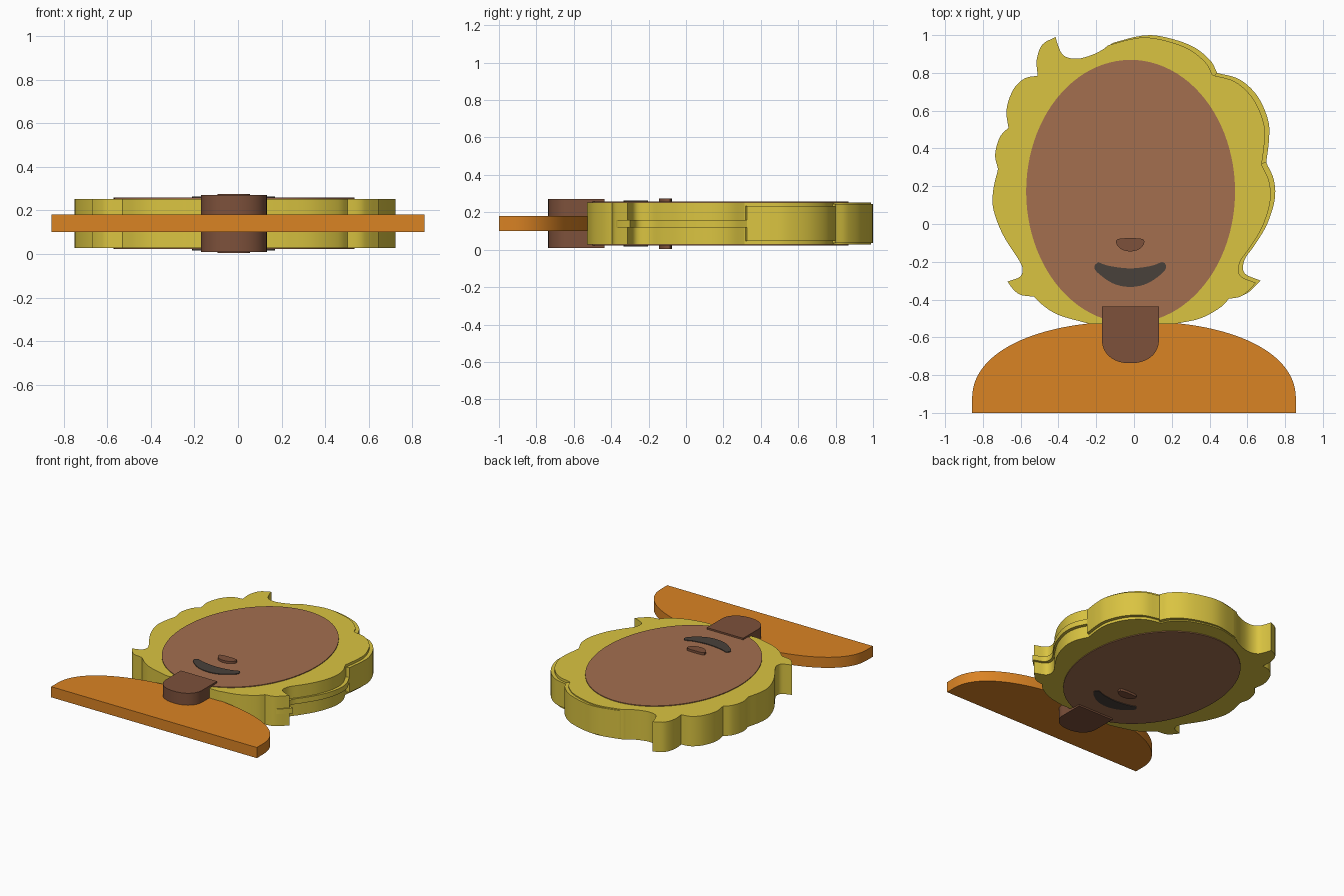
import bpy
import bmesh
from math import sin, cos, pi
from mathutils import Vector

if "Cube" in bpy.data.objects:
    bpy.data.objects.remove(bpy.data.objects["Cube"])

MID = 0.14  # every plate is centred on this height


def material(name, *rgb):
    lin = [((c / 255 + 0.055) / 1.055) ** 2.4 for c in rgb] + [1]
    mat = bpy.data.materials.new(name)
    mat.use_nodes = True
    mat.diffuse_color = lin
    mat.node_tree.nodes["Principled BSDF"].inputs["Base Color"].default_value = lin
    return mat


blond = material("blond", 218, 196, 65)
orange = material("orange", 218, 131, 36)
skin = material("skin", 163, 111, 79)
dark_skin = material("dark skin", 125, 81, 59)
charcoal = material("charcoal", 73, 65, 59)


def plate(name, outline, thickness, mat):
    """Extrude a closed outline evenly above and below the middle height."""
    bm = bmesh.new()
    verts = [bm.verts.new((p[0], p[1], MID - thickness / 2)) for p in outline]
    face = bm.faces.new(verts)
    up = bmesh.ops.extrude_face_region(bm, geom=[face])["geom"]
    bmesh.ops.translate(bm, vec=(0, 0, thickness),
                        verts=[v for v in up if isinstance(v, bmesh.types.BMVert)])
    bmesh.ops.recalc_face_normals(bm, faces=bm.faces)
    mesh = bpy.data.meshes.new(name)
    bm.to_mesh(mesh)
    bm.free()
    mesh.materials.append(mat)
    obj = bpy.data.objects.new(name, mesh)
    bpy.context.collection.objects.link(obj)
    bpy.ops.object.select_all(action="DESELECT")
    obj.select_set(True)
    bpy.context.view_layer.objects.active = obj
    bpy.ops.object.shade_smooth_by_angle(angle=pi / 6)
    return obj


def smooth(points, steps=5):
    """Curve through the points, leaving out the last one."""
    p = [Vector(q) for q in points]
    p = [p[0] * 2 - p[1]] + p + [p[-1] * 2 - p[-2]]
    result = []
    for a, b, c, d in zip(p, p[1:], p[2:], p[3:]):
        for i in range(steps):
            t = i / steps
            result.append(b + (c - a) * t / 2 + (a * 2 - b * 5 + c * 4 - d) * t * t / 2
                          + (b * 3 - a - c * 3 + d) * t ** 3 / 2)
    return result


def arc(cx, cy, rx, ry, start, end, n=32, power=2):
    """Elliptic arc; a power over 2 makes it squarer."""
    def bend(v):
        return abs(v) ** (2 / power) * (1 if v >= 0 else -1)
    return [(cx + rx * bend(cos(start + (end - start) * i / n)),
             cy + ry * bend(sin(start + (end - start) * i / n))) for i in range(n + 1)]


# Hair locks, clockwise; each begins where the one before it ends
quiff = [(-.415, .99), (-.4, .94), (-.37, .89), (-.3, .875), (-.21, .9), (-.13, .945)]
crown = [quiff[-1], (-.09, .965), (.09, 1), (.29, .95), (.4, .87), (.44, .8)]
upper_lock = [crown[-1], (.56, .765), (.655, .675), (.71, .55), (.715, .45), (.7, .325)]
lower_lock = [upper_lock[-1], (.74, .235), (.745, .13), (.705, 0), (.64, -.11),
              (.585, -.19), (.585, -.26), (.67, -.3)]
right_curl = [lower_lock[-1], (.62, -.35), (.58, -.375), (.51, -.385)]
right_jaw = [right_curl[-1], (.46, -.44), (.35, -.5), (.21, -.53)]
left_jaw = [(-.23, -.53), (-.39, -.485), (-.47, -.44), (-.53, -.385)]
left_curl = [left_jaw[-1], (-.6, -.375), (-.64, -.345), (-.67, -.305)]
left_lock = [left_curl[-1], (-.605, -.28), (-.59, -.24), (-.61, -.19), (-.695, -.055),
             (-.745, .08), (-.745, .18), (-.72, .29)]
left_wave = [left_lock[-1], (-.735, .37), (-.71, .46), (-.665, .51)]
left_puff = [left_wave[-1], (-.675, .605), (-.64, .71), (-.58, .77), (-.51, .785)]
left_tuft = [left_puff[-1], (-.515, .87), (-.485, .95), quiff[0]]

# Main hair slab, drawn in a little on the right side
inset = Vector((-.024, -.012))
body = smooth(quiff)
for lock in (crown, upper_lock, lower_lock, right_curl):
    body += [p + inset for p in smooth(lock)]
body += smooth(right_jaw) + [Vector(right_jaw[-1])]
for lock in (left_jaw, left_curl, left_lock, left_wave, left_puff, left_tuft):
    body += smooth(lock)
plate("hair", body, .225, blond)

# Thinner ribs that stand out past the slab on the right side
centre = [(0, .15)]
plate("crown_rib", smooth(crown) + [crown[-1]] + centre, .208, blond)
plate("upper_rib", smooth(upper_lock) + [upper_lock[-1]] + centre, .186, blond)
plate("lower_rib", smooth(lower_lock) + smooth(right_curl) + [right_curl[-1]] + centre,
      .04, blond)

# Face and features run right through, so both sides match
plate("face", arc(-.018, .172, .553, .697, 0, 2 * pi, 96)[:-1], .236, skin)
plate("nose", arc(-.02, -.092, .075, .017, 0, pi, 12, 3)
      + arc(-.02, -.092, .075, .053, pi, 2 * pi, 20)[1:-1], .27, dark_skin)
mouth = [(-.19, -.202), (-.13, -.222), (-.02, -.235), (.09, -.222), (.15, -.202),
         (.17, -.225), (.15, -.26), (.07, -.315), (-.02, -.333), (-.11, -.315),
         (-.19, -.26), (-.21, -.225), (-.19, -.202)]
plate("mouth", smooth(mouth), .246, charcoal)

# Neck with a rounded lower end, and the shoulders
plate("neck", [(.132, -.437), (-.17, -.437)]
      + arc(-.019, -.61, .151, .127, pi, 2 * pi, 32, 2.2), .26, dark_skin)
plate("shirt", [(-.857, -1), (.857, -1)]
      + arc(0, -.93, .857, .415, 0, pi, 64, 2.2), .08, orange)
